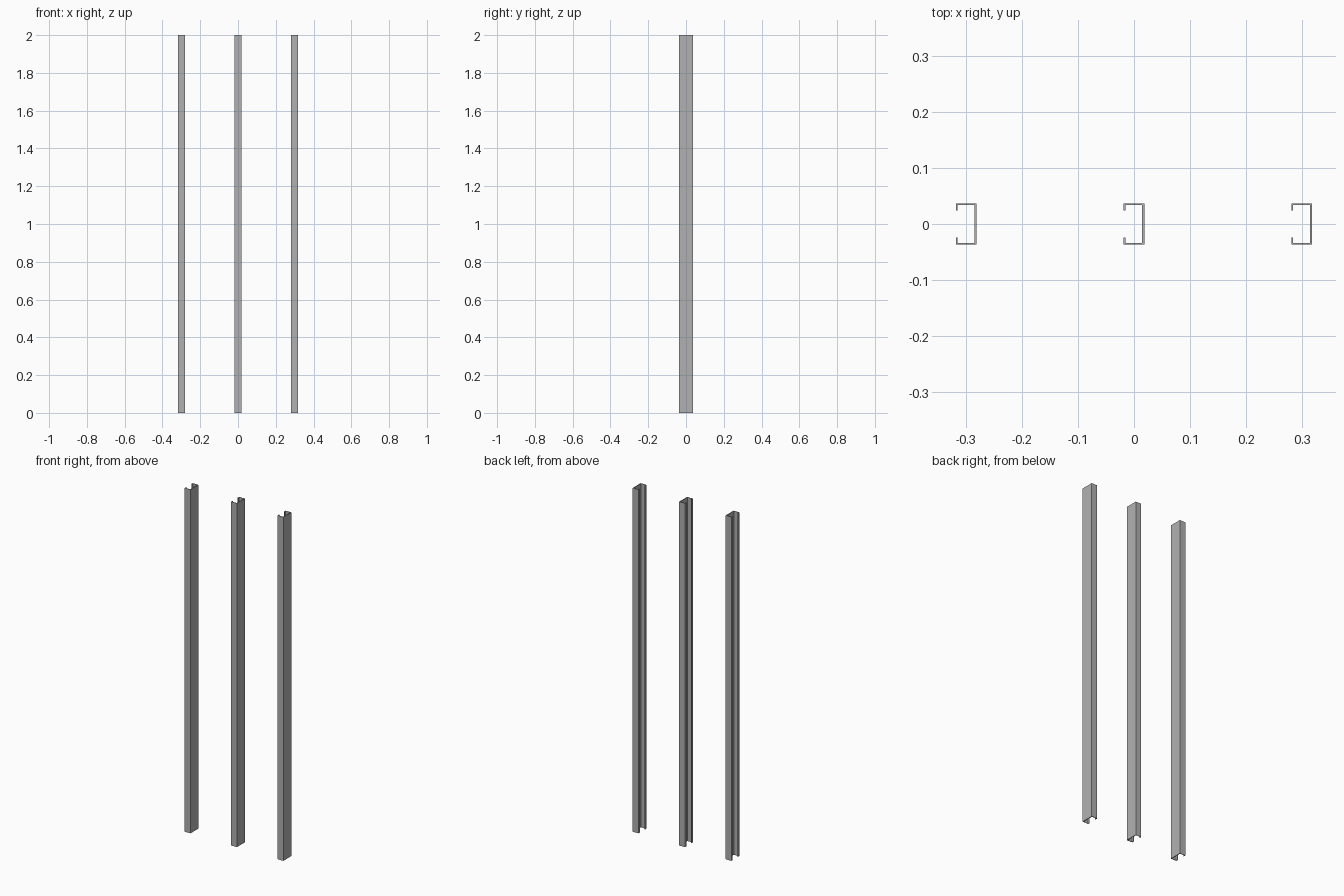
import bpy
import bmesh

if "Cube" in bpy.data.objects:
    bpy.data.objects.remove(bpy.data.objects["Cube"])

HEIGHT = 2.0
SPACING = 0.299
HALF_W, HALF_D = 0.0185, 0.0365    # half width (x) and half depth (y)
WEB, FLANGE, LIP = 0.004, 0.003, 0.003   # sheet thicknesses
LIP_LEN = 0.0125

# Dark grey metal
steel = bpy.data.materials.new("dark_steel")
steel.diffuse_color = (0.44, 0.44, 0.44, 1)
steel.use_nodes = True
steel.node_tree.nodes["Principled BSDF"].inputs["Base Color"].default_value = steel.diffuse_color

# Back half (+y) of the C-section, from the web round to the lip
half = [
    (HALF_W, HALF_D),
    (-HALF_W, HALF_D),
    (-HALF_W, HALF_D - LIP_LEN),
    (-HALF_W + LIP, HALF_D - LIP_LEN),
    (-HALF_W + LIP, HALF_D - FLANGE),
    (HALF_W - WEB, HALF_D - FLANGE),
]
profile = half + [(x, -y) for x, y in reversed(half)]


def make_stud(name, x):
    """Extrude the lipped channel section into an upright stud."""
    bm = bmesh.new()
    face = bm.faces.new([bm.verts.new((px, py, 0)) for px, py in profile])
    top = bmesh.ops.extrude_face_region(bm, geom=[face], use_keep_orig=True)
    verts = [g for g in top["geom"] if isinstance(g, bmesh.types.BMVert)]
    bmesh.ops.translate(bm, verts=verts, vec=(0, 0, HEIGHT))
    bmesh.ops.recalc_face_normals(bm, faces=bm.faces)
    mesh = bpy.data.meshes.new(name)
    bm.to_mesh(mesh)
    bm.free()
    mesh.materials.append(steel)
    obj = bpy.data.objects.new(name, mesh)
    obj.location.x = x
    bpy.context.collection.objects.link(obj)


# Row of three studs, all opening toward -x
for side, i in (("left", -1), ("middle", 0), ("right", 1)):
    make_stud(f"{side}_stud", i * SPACING)
